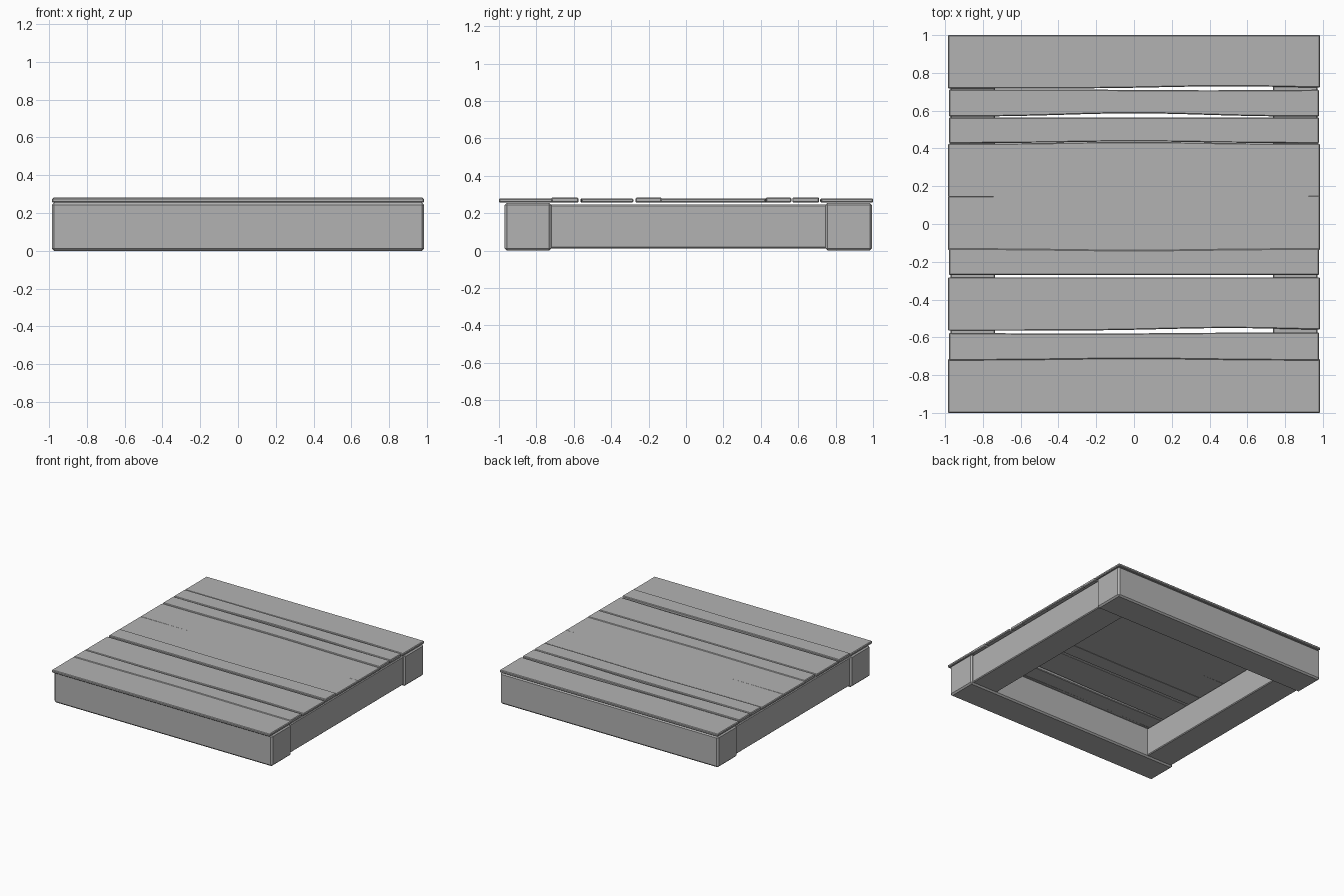
import bpy
import math

cube = bpy.data.objects.get("Cube")
if cube:
    bpy.data.objects.remove(cube, do_unlink=True)

grey = bpy.data.materials.new("plain_grey")
grey.use_nodes = True
grey.diffuse_color = (0.45, 0.45, 0.45, 1)
grey.node_tree.nodes["Principled BSDF"].inputs["Base Color"].default_value = (0.45, 0.45, 0.45, 1)


def add_object(name, verts, faces, bevel):
    mesh = bpy.data.meshes.new(name)
    mesh.from_pydata(verts, [], faces)
    mesh.materials.append(grey)
    obj = bpy.data.objects.new(name, mesh)
    bpy.context.collection.objects.link(obj)
    mod = obj.modifiers.new("edge_chamfer", "BEVEL")
    mod.width = bevel
    mod.segments = 1
    mod.limit_method = "ANGLE"
    mod.angle_limit = math.radians(40)
    return obj


def board(name, half, low, high, z0, z1, bevel, steps=1, cx=0):
    """Board along x; low and high are (y, bow, bow position) for its long edges."""
    def edge(x, e):
        return e[0] + e[1] * math.exp(-4 * (x - e[2]) ** 2)

    verts, faces = [], []
    for i in range(steps + 1):
        x = cx - half + 2 * half * i / steps
        a, b = edge(x, low), edge(x, high)
        verts += [(x, a, z0), (x, b, z0), (x, b, z1), (x, a, z1)]
    for i in range(steps):
        p, q = 4 * i, 4 * i + 4
        for k in range(4):
            n = (k + 1) % 4
            faces.append((p + n, p + k, q + k, q + n))
    last = 4 * steps
    faces += [(0, 1, 2, 3), (last + 3, last + 2, last + 1, last)]
    return add_object(name, verts, faces, bevel)


def straight(y):
    return (y, 0, 0)


# Frame: two full-width beams joined by two shallower side beams
board("front_beam", 0.985, straight(-0.97), straight(-0.72), 0, 0.255, 0.012)
board("back_beam", 0.985, straight(0.745), straight(0.995), 0, 0.255, 0.012)
for name, side in (("left_side_beam", 1), ("right_side_beam", -1)):
    board(name, 0.118, straight(-0.73), straight(0.755), 0.012, 0.245, 0.006, cx=side * 0.853)

# Deck planks, front to back: wide ones sit a touch lower than narrow ones
planks = [
    ((-1.0, 0, 0), (-0.715, 0.01, -0.1)),
    ((-0.722, 0.008, 0), (-0.575, -0.006, -0.3)),
    ((-0.565, 0.014, 0.5), (-0.282, 0, 0)),
    ((-0.27, 0, 0), (-0.13, -0.008, 0)),
    ((-0.137, -0.006, 0), (0.147, 0.01, 0.5)),
    ((0.143, -0.006, -0.4), (0.425, 0.01, 0)),
    ((0.427, 0.01, 0), (0.563, 0, 0)),
    ((0.568, 0.018, 0), (0.712, -0.004, 0.4)),
    ((0.717, 0.012, 0.5), (1.0, 0, 0)),
]
for i, (low, high) in enumerate(planks):
    narrow = high[0] - low[0] < 0.2
    board(f"deck_plank_{i + 1}", 0.98 if narrow else 0.985, low, high,
          0.257, 0.283 if narrow else 0.278, 0.005, steps=16)
